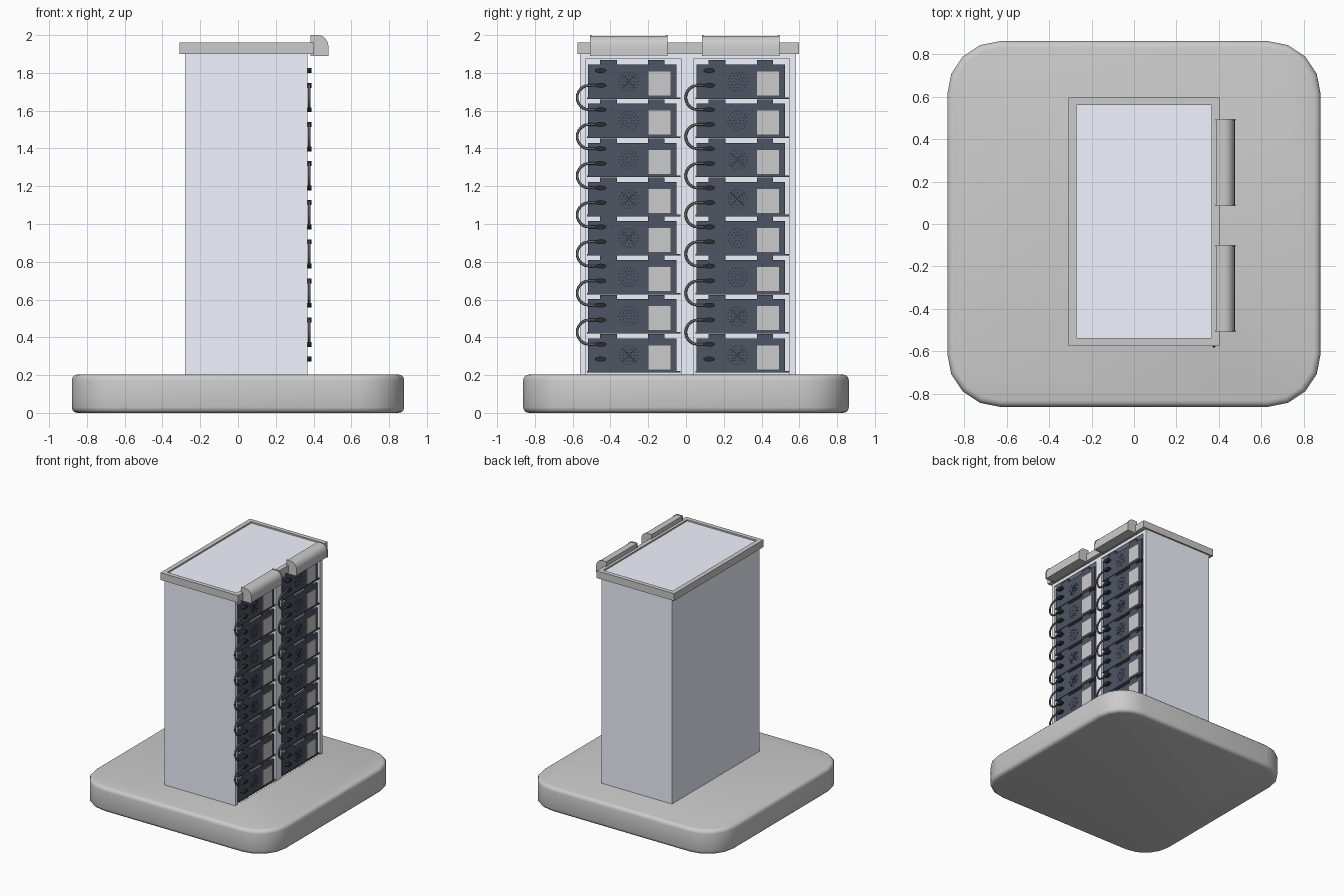
import bpy, bmesh
from math import sin, cos, pi
from mathutils import Matrix

if "Cube" in bpy.data.objects:
    bpy.data.objects.remove(bpy.data.objects["Cube"])


def material(name, rgb):
    m = bpy.data.materials.new(name)
    m.diffuse_color = (*rgb, 1)
    m.use_nodes = True
    m.node_tree.nodes["Principled BSDF"].inputs["Base Color"].default_value = m.diffuse_color
    return m


PALE = material("pale_blue_grey", (0.88, 0.91, 1.0))
DARK = material("dark_slate", (0.075, 0.09, 0.125))
BLACK = material("near_black", (0.025, 0.027, 0.032))
CABLE = material("cable_grey", (0.12, 0.125, 0.14))


def finish(name, bm, mat=None):
    bmesh.ops.recalc_face_normals(bm, faces=bm.faces)
    me = bpy.data.meshes.new(name)
    bm.to_mesh(me)
    bm.free()
    if mat:
        me.materials.append(mat)
    ob = bpy.data.objects.new(name, me)
    bpy.context.collection.objects.link(ob)
    return ob


def add_box(bm, x, y, z):
    c = [(a + b) / 2 for a, b in (x, y, z)]
    s = [b - a for a, b in (x, y, z)]
    bmesh.ops.create_cube(bm, size=1, matrix=Matrix.Translation(c) @ Matrix.Diagonal((*s, 1)))


def box(name, x, y, z, mat=None):
    bm = bmesh.new()
    add_box(bm, x, y, z)
    return finish(name, bm, mat)


def add_prism(bm, points, offset):
    face = bm.faces.new([bm.verts.new(p) for p in points])
    top = bmesh.ops.extrude_face_region(bm, geom=[face])["geom"]
    bmesh.ops.translate(bm, vec=offset, verts=[v for v in top if isinstance(v, bmesh.types.BMVert)])


def add_disc(bm, x0, x1, y, z, ry, rz, sides):
    # elliptical cylinder lying along x
    m = (Matrix.Translation(((x0 + x1) / 2, y, z)) @ Matrix.Diagonal((1, ry, rz, 1))
         @ Matrix.Rotation(pi / 2, 4, "Y"))
    bmesh.ops.create_cone(bm, cap_ends=True, segments=sides, radius1=1, radius2=1,
                          depth=x1 - x0, matrix=m)


def select_only(ob):
    bpy.ops.object.select_all(action="DESELECT")
    ob.select_set(True)
    bpy.context.view_layer.objects.active = ob


def smooth(ob):
    select_only(ob)
    bpy.ops.object.shade_smooth_by_angle(angle=0.7)


def cut(ob, cutter):
    cutter.hide_render = True
    mod = ob.modifiers.new("cut", "BOOLEAN")
    mod.operation, mod.solver, mod.object = "DIFFERENCE", "EXACT", cutter
    select_only(ob)
    bpy.ops.object.modifier_apply(modifier=mod.name)
    bpy.data.objects.remove(cutter)


# rounded slab base
R, HX, HY = 0.25, 0.88, 0.862
outline = []
for k, (sx, sy) in enumerate(((1, 1), (-1, 1), (-1, -1), (1, -1))):
    for i in range(5):
        a = (k + i / 4) * pi / 2
        outline.append((sx * (HX - R) + R * cos(a), sy * (HY - R) + R * sin(a), 0))
bm = bmesh.new()
add_prism(bm, outline, (0, 0, 0.203))
base = finish("base_slab", bm)
bev = base.modifiers.new("edge_round", "BEVEL")
bev.width, bev.segments, bev.angle_limit = 0.03, 3, 1.0
select_only(base)
bpy.ops.object.modifier_apply(modifier=bev.name)
smooth(base)

# cabinet with two shallow open bays on its right side
cabinet = box("cabinet_body", (-0.28, 0.367), (-0.56, 0.583), (0.19, 1.948), PALE)
for y in ((-0.532, -0.026), (0.043, 0.549)):
    cut(cabinet, box("bay_cutter", (0.31, 0.5), y, (0.204, 1.875)))

# top trim frame around the roof panel
trim = box("top_trim", (-0.309, 0.402), (-0.574, 0.597), (1.9, 1.96))
cut(trim, box("trim_cutter", (-0.271, 0.366), (-0.538, 0.561), (1.8, 2.1)))

# lamp hoods with quarter-round profile and thin end flanges


def hood_profile(y, grow):
    pts = [(0.388 - grow, 1.893 - grow), (0.388 - grow, 1.996 + grow)]
    for i in range(7):
        a = pi / 2 * (1 - i / 6)
        pts.append((0.425 + (0.05 + grow) * cos(a), 1.936 + (0.06 + grow) * sin(a)))
    pts.append((0.475 + grow, 1.893 - grow))
    return [(x, y, z) for x, z in pts]


for side, y0 in (("near", -0.508), ("far", 0.085)):
    bm = bmesh.new()
    add_prism(bm, hood_profile(y0 + 0.004, 0), (0, 0.402, 0))
    for ye in (y0, y0 + 0.402):
        add_prism(bm, hood_profile(ye, 0.004), (0, 0.008, 0))
    smooth(finish(side + "_hood", bm))

# module parts, drawn once for the lowest module of the first column
parts = []
bm = bmesh.new()
plate = [(-0.52, 0.22), (-0.05, 0.22), (-0.05, 0.395), (-0.115, 0.395), (-0.115, 0.418),
         (-0.2, 0.418), (-0.2, 0.395), (-0.365, 0.395), (-0.365, 0.418),
         (-0.455, 0.418), (-0.455, 0.395), (-0.52, 0.395)]
add_prism(bm, [(0.345, y, z) for y, z in plate], (0.018, 0, 0))
add_box(bm, (0.305, 0.366), (-0.525, -0.03), (0.213, 0.221))
parts.append(finish("module_plate", bm, DARK))

parts.append(box("module_screen", (0.35, 0.367), (-0.198, -0.082), (0.231, 0.358)))

bm = bmesh.new()
for z in (0.285, 0.363):
    add_disc(bm, 0.355, 0.39, -0.452, z, 0.031, 0.013, 16)
parts.append(finish("module_plugs", bm, BLACK))

# round perforated vent
bm = bmesh.new()
for ring, r in enumerate((0.016, 0.033, 0.05), 1):
    for i in range(6 * ring):
        a = 2 * pi * i / (6 * ring)
        add_disc(bm, 0.36, 0.3645, -0.303 + r * cos(a), 0.305 + r * sin(a), 0.004, 0.004, 6)
vent = finish("module_vent", bm, BLACK)
parts.append(vent)

# diagonal vent cross
bm = bmesh.new()
for s in (-1, 1):
    m = Matrix.Translation((0.3625, -0.303, 0.305)) @ Matrix.Rotation(s * pi / 4, 4, "X")
    bmesh.ops.create_cube(bm, size=1, matrix=m @ Matrix.Diagonal((0.005, 0.1, 0.004, 1)))
parts.append(finish("vent_cross", bm, BLACK))

# looped cable joining a module to the one above
PITCH, COLUMN = 0.207, 0.575
z0, z1 = 0.363, 0.285 + PITCH
rad, zc = (z1 - z0) / 2, (z0 + z1) / 2
path = [(-0.43, z0)]
path += [(-0.512 - rad * sin(pi * i / 12), zc - rad * cos(pi * i / 12)) for i in range(13)]
path.append((-0.43, z1))
cu = bpy.data.curves.new("module_cable", "CURVE")
cu.dimensions = "3D"
cu.bevel_depth, cu.bevel_resolution, cu.use_fill_caps = 0.007, 2, True
sp = cu.splines.new("POLY")
sp.points.add(len(path) - 1)
for p, (y, z) in zip(sp.points, path):
    p.co = (0.377, y, z, 1)
cu.materials.append(CABLE)
cable = bpy.data.objects.new("module_cable", cu)
bpy.context.collection.objects.link(cable)
parts.append(cable)

# repeat modules in two columns of eight
for col in range(2):
    for row in range(8):
        if col == row == 0:
            continue
        for part in parts:
            if part.name == "module_cable" and row == 7:
                continue
            if part.name == "vent_cross" and (row * 3 + col) % 4 > 1:
                continue
            copy = part.copy()
            copy.name = f"{part.name}_{col}_{row}"
            copy.location = (0, COLUMN * col, PITCH * row)
            bpy.context.collection.objects.link(copy)
